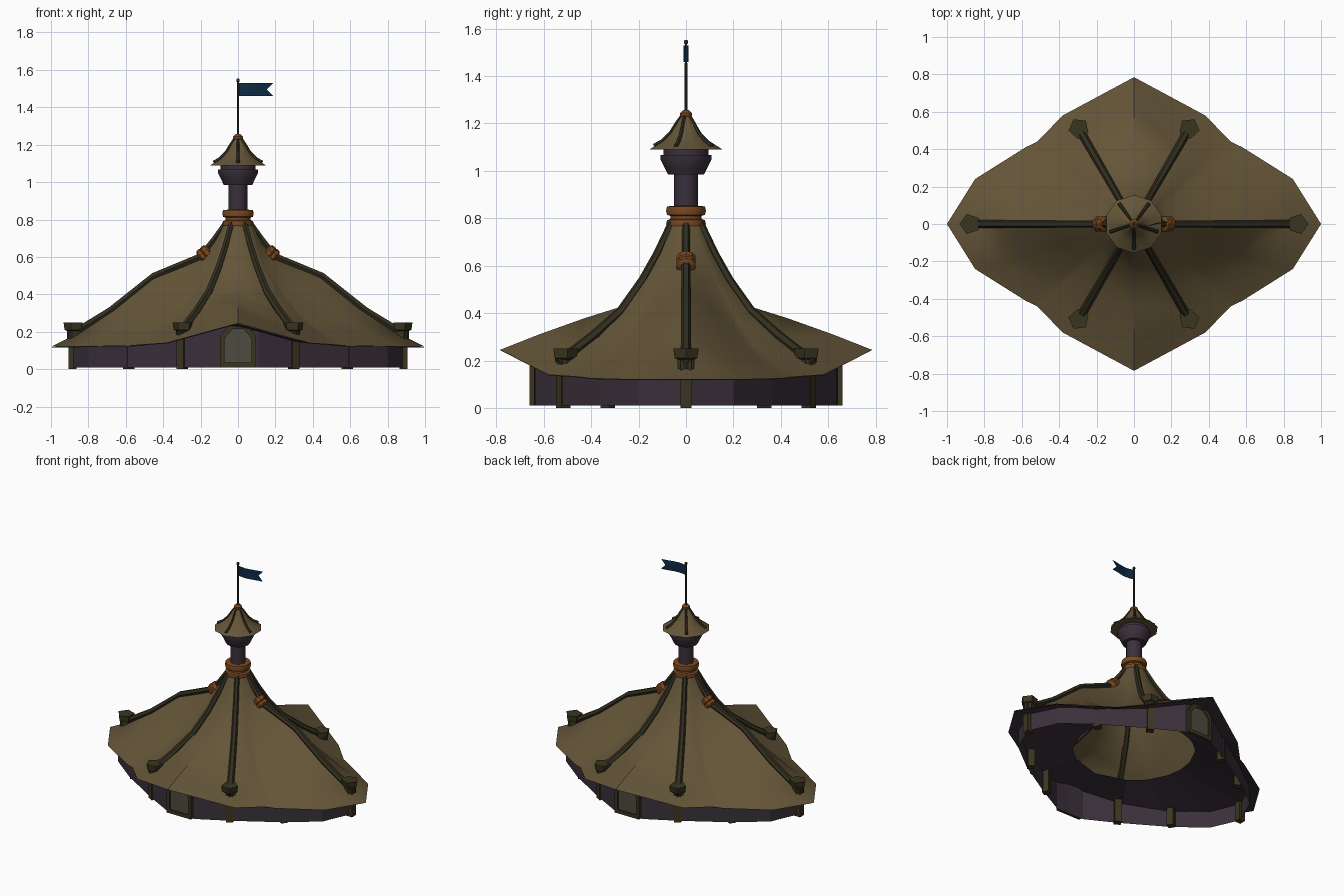
import bpy, bmesh, math
from mathutils import Vector, Matrix

if "Cube" in bpy.data.objects:
    bpy.data.objects.remove(bpy.data.objects["Cube"])

def mat(name, c):
    m = bpy.data.materials.new(name)
    m.diffuse_color = (*c, 1)
    m.use_nodes = True
    m.node_tree.nodes["Principled BSDF"].inputs["Base Color"].default_value = m.diffuse_color
    return m

CANVAS = mat("tan canvas", (0.128, 0.091, 0.040))
PURPLE = mat("dark purple", (0.043, 0.030, 0.044))
WOOD = mat("dark olive wood", (0.042, 0.036, 0.014))
POLE = mat("dark brown pole", (0.032, 0.028, 0.014))
ORANGE = mat("copper orange", (0.20, 0.067, 0.014))
BLUE = mat("navy flag", (0.004, 0.024, 0.060))
GLASS = mat("grey glass", (0.075, 0.069, 0.050))

def make(name, verts, faces, m, smooth=None):
    me = bpy.data.meshes.new(name)
    me.from_pydata([tuple(v) for v in verts], [], faces)
    bm = bmesh.new()
    bm.from_mesh(me)
    bmesh.ops.remove_doubles(bm, verts=bm.verts, dist=1e-5)
    bmesh.ops.recalc_face_normals(bm, faces=bm.faces)
    bm.to_mesh(me)
    bm.free()
    me.materials.append(m)
    ob = bpy.data.objects.new(name, me)
    bpy.context.collection.objects.link(ob)
    if smooth:
        bpy.ops.object.select_all(action='DESELECT')
        ob.select_set(True)
        bpy.context.view_layer.objects.active = ob
        bpy.ops.object.shade_smooth_by_angle(angle=math.radians(smooth))
    return ob

def rings(name, rs, m, closed_rows=True, cap=True, smooth=None):
    """Skin a list of equal-length vertex rings."""
    n = len(rs[0])
    verts = [v for r in rs for v in r]
    faces = []
    for i in range(len(rs) - 1):
        for j in range(n if closed_rows else n - 1):
            k = (j + 1) % n
            faces.append((i*n + j, i*n + k, (i+1)*n + k, (i+1)*n + j))
    if cap:
        faces += [tuple(range(n)), tuple(range(len(verts) - n, len(verts)))]
    return make(name, verts, faces, m, smooth)

def lathe(name, prof, n, m, smooth=None, cap=True, rot=0.0, xf=None):
    rs = []
    for r, z in prof:
        ring = [Vector((r*math.cos(rot + 2*math.pi*j/n), r*math.sin(rot + 2*math.pi*j/n), z)) for j in range(n)]
        rs.append([xf @ v for v in ring] if xf else ring)
    return rings(name, rs, m, cap=cap, smooth=smooth)

def radial_pole(name, path, ang, r0, r1, m):
    """Six-sided tube along an (r, z) path in the vertical plane at angle ang."""
    u, side = Vector((math.cos(ang), math.sin(ang), 0)), Vector((-math.sin(ang), math.cos(ang), 0))
    pts = [u*r + Vector((0, 0, z)) for r, z in path]
    rs = []
    for i, p in enumerate(pts):
        t = (pts[min(i+1, len(pts)-1)] - pts[max(i-1, 0)]).normalized()
        nrm = t.cross(side)
        w = r0 + (r1 - r0)*i/(len(pts) - 1)
        rs.append([p + w*(math.cos(k*math.pi/3)*side + math.sin(k*math.pi/3)*nrm) for k in range(6)])
    return rings(name, rs, m, smooth=35)

def box(name, x, y, z0, z1, w, ang, m):
    return lathe(name, [(w*0.707, z0), (w*0.707, z1)], 4, m, rot=math.pi/4,
                 xf=Matrix.Translation((x, y, 0)) @ Matrix.Rotation(ang, 4, 'Z'))

# main roof: radial profiles for one quadrant, mirrored round
TOP = [(.07, .79), (.13, .66)]
QUAD = [
    (0, [(.07, .79), (.13, .68), (.2, .59), (.45, .495), (.68, .31), (.85, .195), (1.0, .12)]),
    (15.8, TOP + [(.2, .56), (.40, .42), (.60, .28), (.75, .18), (.883, .12)]),
    (35.3, TOP + [(.2, .53), (.32, .38), (.45, .26), (.58, .18), (.71, .125)]),
    (40.2, TOP + [(.2, .53), (.32, .38), (.45, .26), (.58, .18), (.68, .13)]),
    (56.8, TOP + [(.2, .55), (.32, .40), (.45, .29), (.58, .20), (.694, .14)]),
    (90, TOP + [(.2, .54), (.28, .425), (.43, .378), (.62, .31), (.785, .245)]),
]
COLS = QUAD + [(180 - a, p) for a, p in QUAD[-2::-1]]
COLS += [(a + 180, p) for a, p in COLS[1:-1]]

def ring_of(points):
    return [Vector((r*math.cos(math.radians(a)), r*math.sin(math.radians(a)), z))
            for (a, p), (r, z) in zip(COLS, points)]

rings("main_roof", [ring_of([p[i] for a, p in COLS]) for i in range(7)], CANVAS, cap=False, smooth=40)
# dark soffit from the eaves to an open ring under the cone
rings("soffit", [ring_of([(.39, .20)]*len(COLS)),
                 ring_of([(p[6][0] - .004, p[6][1] - .003) for a, p in COLS])], PURPLE, cap=False)

# walls following the eaves
Q = [(.89, 0, .155), (.80, .20, .135), (.60, .355, .122), (.31, .53, .17), (.11, .637, .235), (0, .64, .27)]
loop = Q + [(-x, y, z) for x, y, z in Q[-2::-1]]
loop += [(-x, -y, z) for x, y, z in loop[1:-1]]
rings("wall", [[Vector((x, y, .01)) for x, y, z in loop], [Vector(p) for p in loop]], PURPLE, cap=False)

# six main poles with posts and flared caps
LONG = [(.07, .775), (.13, .69), (.20, .603), (.45, .498), (.68, .314), (.90, .178)]
SHORT = [(.07, .78), (.14, .65), (.21, .54), (.315, .41), (.45, .305), (.62, .19)]
for i in range(6):
    a = i*math.pi/3
    long = i % 3 == 0
    radial_pole(f"roof_pole_{i}", LONG if long else SHORT, a, .016, .023, POLE)
    r = .885 if long else .598
    x, y = r*math.cos(a), r*math.sin(a)
    box(f"wall_post_{i}", x, y, 0, .2, .045, a, WOOD)
    at = Matrix.Translation((x - .008*math.cos(a), y - .008*math.sin(a), 0)) @ Matrix.Rotation(a, 4, 'Z')
    lathe(f"pole_cap_{i}", [(.036, .165), (.038, .205), (.050, .21), (.056, .25)], 5, WOOD, xf=at)
# inner posts standing just behind the wall
for sx in (1, -1):
    for sy in (1, -1):
        box("side_post", sx*.585, sy*.33, 0, .125, .045, sx*sy*.55, WOOD)

# orange knobs on the two long ridges
for s in (1, -1):
    xf = Matrix.Translation((s*.178, 0, .612)) @ Matrix.Rotation(s*math.radians(130), 4, 'Y')
    lathe("ridge_knob", [(.028, -.038), (.043, -.028), (.043, -.005), (.038, 0), (.043, .005),
                         (.043, .022), (.028, .032)], 10, ORANGE, 35, xf=xf)

# arched doors on the outside, front and back
def arch(w, z0, z1, z2):
    return [(-w, z0), (w, z0), (w, z1), (w*.4, z2), (-w*.4, z2), (-w, z1)]

def outline(pts, y):
    return [Vector((x, y, z)) for x, z in pts]

for s, side in ((-1, "front"), (1, "back")):
    outer, inner = arch(.095, .01, .18, .25), arch(.072, .035, .165, .215)
    rings(side + "_door_frame", [outline(o, s*y) for o, y in
          ((outer, .640), (outer, .66), (inner, .66), (inner, .640), (outer, .640))], WOOD, cap=False)
    rings(side + "_door_glass", [outline(inner, s*.642), outline(inner, s*.650)], GLASS)

# tower: collar, shaft, flared gallery
lathe("tower_collar", [(.06, .755), (.076, .758), (.084, .775), (.080, .792), (.066, .797), (.066, .81),
                       (.08, .815), (.084, .832), (.08, .85), (.05, .853)], 16, ORANGE, 40)
lathe("tower_shaft", [(.05, .78), (.05, .985), (.076, .985), (.088, 1.01), (.108, 1.05), (.108, 1.068),
                      (.094, 1.068), (.094, 1.095)], 16, PURPLE, 35)

# small cap roof with five ribs
lathe("tower_roof", [(.155, 1.09), (.10, 1.125), (.065, 1.16), (.038, 1.205), (.018, 1.235)], 10, CANVAS, 30,
      rot=math.pi/2)
for i in range(5):
    radial_pole(f"tower_rib_{i}", [(.02, 1.232), (.04, 1.203), (.066, 1.16), (.10, 1.126), (.135, 1.106)],
                i*math.tau/5 - math.pi/2, .006, .010, POLE)
lathe("finial", [(.016, 1.22), (.026, 1.232), (.026, 1.244), (.014, 1.256)], 10, ORANGE, 40)

# flagpole and swallow-tailed flag
lathe("flagpole", [(.006, 1.24), (.005, 1.535), (.009, 1.538), (.009, 1.548), (.005, 1.553)], 8, POLE, 40)
cols = []
for i in range(7):
    t = i/6
    y = -.010*math.sin(t*1.5*math.pi)
    cols.append([Vector((.188*t, y, 1.53)), Vector((.188*t*.82, y, 1.495)), Vector((.188*t, y, 1.46))])
rings("flag", cols, BLUE, closed_rows=False, cap=False, smooth=40)
